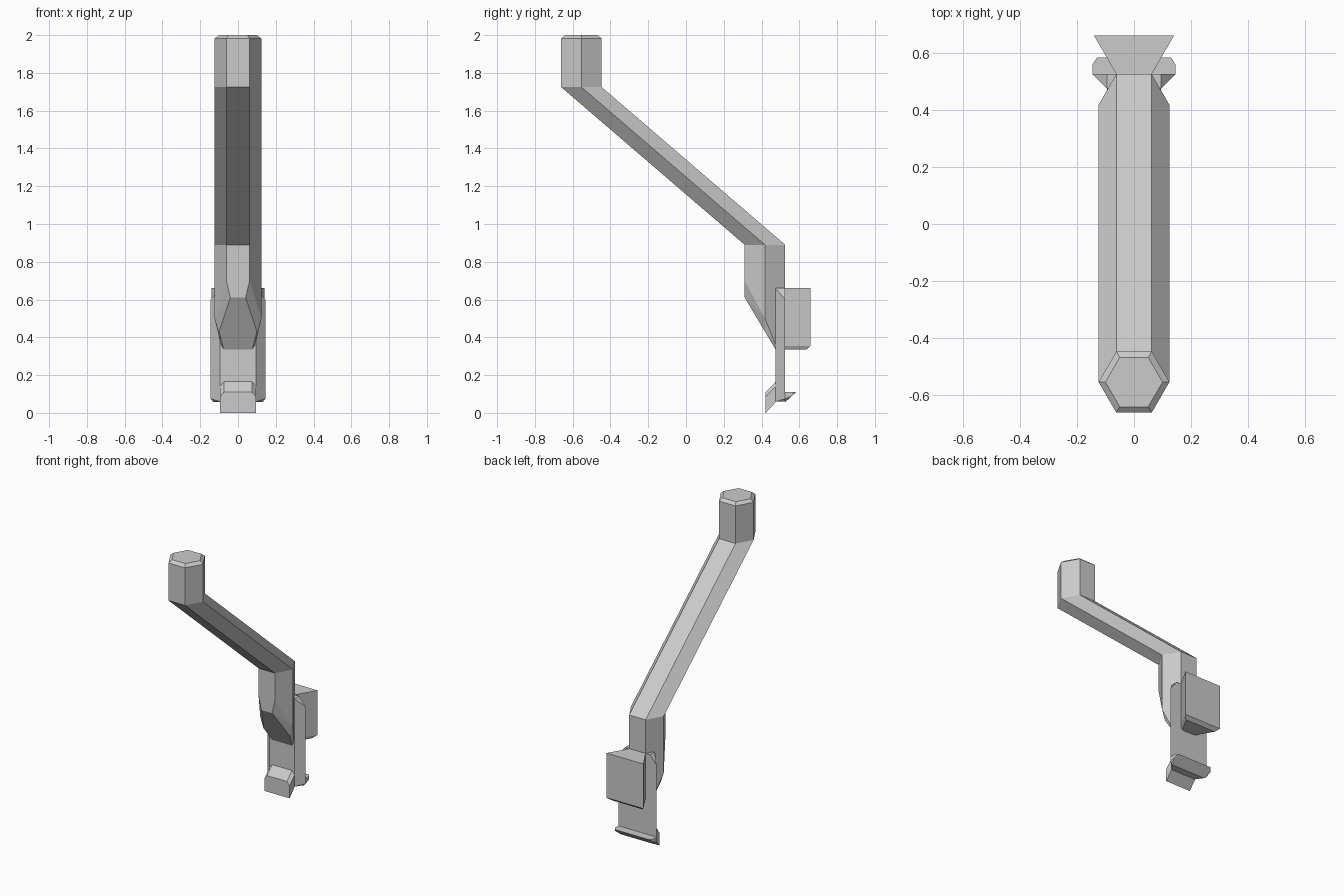
import bpy
import bmesh
import math

cube = bpy.data.objects.get("Cube")
if cube:
    bpy.data.objects.remove(cube, do_unlink=True)

grey = bpy.data.materials.new("plain grey")
grey.use_nodes = True
colour = (0.6, 0.6, 0.6, 1)
grey.diffuse_color = colour
grey.node_tree.nodes["Principled BSDF"].inputs["Base Color"].default_value = colour


def finish(name, bm):
    bmesh.ops.recalc_face_normals(bm, faces=bm.faces)
    mesh = bpy.data.meshes.new(name)
    bm.to_mesh(mesh)
    bm.free()
    mesh.materials.append(grey)
    obj = bpy.data.objects.new(name, mesh)
    bpy.context.collection.objects.link(obj)
    return obj


def mirrored_hull(name, half):
    """Convex solid from corner points given for the left side only."""
    bm = bmesh.new()
    for x, y, z in half:
        bm.verts.new((x, y, z))
        bm.verts.new((-x, y, z))
    result = bmesh.ops.convex_hull(bm, input=bm.verts)
    loose = [v for v in result["geom_interior"] if isinstance(v, bmesh.types.BMVert)]
    bmesh.ops.delete(bm, geom=loose, context="VERTS")
    bmesh.ops.dissolve_limit(bm, angle_limit=math.radians(1),
                             verts=bm.verts, edges=bm.edges)
    return finish(name, bm)


# Cranked hexagonal arm: level hexagon sections at (radius, y, z)
bm = bmesh.new()
rings = []
for radius, y, z in [(0.1, -0.554, 2.0), (0.124, -0.554, 1.982),
                     (0.124, -0.554, 1.725), (0.124, 0.418, 0.89)]:
    rings.append([bm.verts.new((radius * math.cos(a * math.pi / 3),
                                y + radius * math.sin(a * math.pi / 3), z))
                  for a in range(6)])
for upper, lower in zip(rings, rings[1:]):
    for i in range(6):
        j = (i + 1) % 6
        bm.faces.new((upper[i], upper[j], lower[j], lower[i]))
bm.faces.new(rings[0])
finish("cranked_arm", bm)

# Lower post with a slanted, chamfered foot
mirrored_hull("lower_post", [
    (0.062, 0.311, 0.89), (0.124, 0.418, 0.89), (0.062, 0.525, 0.89),
    (0.062, 0.311, 0.70), (0.04, 0.311, 0.61),
    (0.124, 0.418, 0.50), (0.1, 0.418, 0.43),
    (0.09, 0.475, 0.36), (0.075, 0.475, 0.335),
    (0.062, 0.525, 0.50), (0.062, 0.52, 0.34)])

# Mounting plate, wider at the back, with clipped top corners
mirrored_hull("mounting_plate", [
    (0.095, 0.475, 0.66), (0.095, 0.525, 0.66), (0.145, 0.525, 0.60),
    (0.095, 0.475, 0.06), (0.13, 0.525, 0.06), (0.145, 0.525, 0.075)])

# Flared dovetail block behind the plate
mirrored_hull("dovetail_block", [
    (0.062, 0.525, 0.66), (0.14, 0.66, 0.66),
    (0.062, 0.525, 0.355), (0.14, 0.66, 0.355),
    (0.05, 0.525, 0.335), (0.115, 0.637, 0.335)])

# Rear lip at the foot of the plate
mirrored_hull("rear_lip", [
    (0.145, 0.525, 0.11), (0.145, 0.56, 0.11), (0.13, 0.583, 0.11),
    (0.145, 0.525, 0.075), (0.145, 0.56, 0.09), (0.13, 0.525, 0.057)])

# Front hook at the foot of the plate
mirrored_hull("front_hook", [
    (0.095, 0.422, 0.0), (0.095, 0.422, 0.085), (0.075, 0.422, 0.11),
    (0.095, 0.475, 0.057), (0.095, 0.475, 0.14), (0.075, 0.475, 0.165)])
